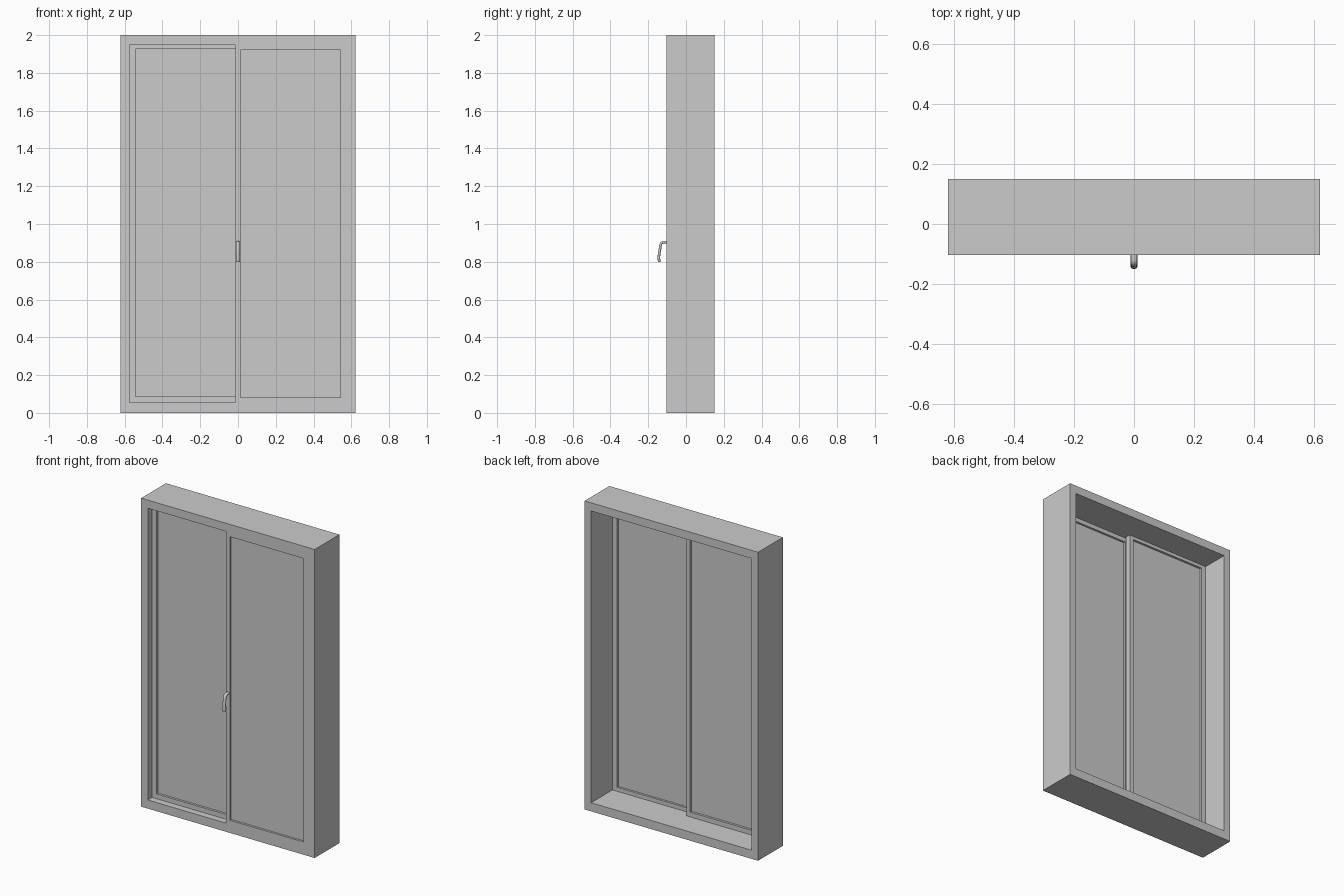
import bpy, bmesh, math
from mathutils import Vector

if "Cube" in bpy.data.objects:
    bpy.data.objects.remove(bpy.data.objects["Cube"])


def finish(name, bm):
    bmesh.ops.recalc_face_normals(bm, faces=bm.faces)
    mesh = bpy.data.meshes.new(name)
    bm.to_mesh(mesh)
    bm.free()
    ob = bpy.data.objects.new(name, mesh)
    bpy.context.collection.objects.link(ob)
    return ob


def ring(name, outer, inner, y0, y1):
    """Rectangular frame; outer and inner are (x0, x1, z0, z1)."""
    bm = bmesh.new()
    loops = []
    for (x0, x1, z0, z1), y in ((outer, y0), (inner, y0), (inner, y1), (outer, y1)):
        loops.append([bm.verts.new((x, y, z)) for x, z in
                      ((x0, z0), (x1, z0), (x1, z1), (x0, z1))])
    for k in range(4):
        a, b = loops[k], loops[(k + 1) % 4]
        for i in range(4):
            j = (i + 1) % 4
            bm.faces.new((a[i], a[j], b[j], b[i]))
    return finish(name, bm)


def box(name, rect, y0, y1):
    x0, x1, z0, z1 = rect
    bm = bmesh.new()
    bmesh.ops.create_cube(bm, size=1)
    for v in bm.verts:
        v.co = ((x0 + x1) / 2 + v.co.x * (x1 - x0),
                (y0 + y1) / 2 + v.co.y * (y1 - y0),
                (z0 + z1) / 2 + v.co.z * (z1 - z0))
    return finish(name, bm)


# Deep outer frame
ring("outer_frame", (-0.622, 0.622, 0, 2), (-0.575, 0.575, 0.056, 1.947), -0.103, 0.15)

# Two sliding sashes with recessed panes: the right one is flush with the front
sashes = (
    ("left", (-0.575, 0.013, 0.056, 1.947), (-0.543, -0.013, 0.087, 1.926), -0.059, -0.022),
    ("right", (-0.013, 0.575, 0.056, 1.947), (0.013, 0.542, 0.082, 1.92), -0.103, -0.068),
)
for side, outer, inner, y0, y1 in sashes:
    ring(side + "_sash", outer, inner, y0, y1)
    mid = (y0 + y1) / 2
    box(side + "_pane", inner, mid - 0.004, mid + 0.004)

# Curved lever handle: an oval section swept along a bent path
path = [Vector((0, y, z)) for y, z in
        ((-0.100, 0.903), (-0.120, 0.903), (-0.127, 0.901), (-0.132, 0.896), (-0.135, 0.888),
         (-0.138, 0.865), (-0.142, 0.845), (-0.1435, 0.825), (-0.1425, 0.80))]
SIDES = 16
bm = bmesh.new()
rings = []
for i, p in enumerate(path):
    t = (path[min(i + 1, len(path) - 1)] - path[max(i - 1, 0)]).normalized()
    if i in (0, len(path) - 1):
        t = Vector((0, -1, 0)) if i == 0 else Vector((0, 0, -1))
    n = Vector((1, 0, 0)).cross(t)
    rings.append([bm.verts.new(p + Vector((0.011 * math.cos(a), 0, 0)) + n * 0.0068 * math.sin(a))
                  for a in (2 * math.pi * k / SIDES for k in range(SIDES))])
for a, b in zip(rings, rings[1:]):
    for k in range(SIDES):
        j = (k + 1) % SIDES
        bm.faces.new((a[k], a[j], b[j], b[k]))
bm.faces.new(rings[0])
bm.faces.new(rings[-1])
handle = finish("handle", bm)
bpy.context.view_layer.objects.active = handle
handle.select_set(True)
bpy.ops.object.shade_smooth_by_angle(angle=math.radians(40))
